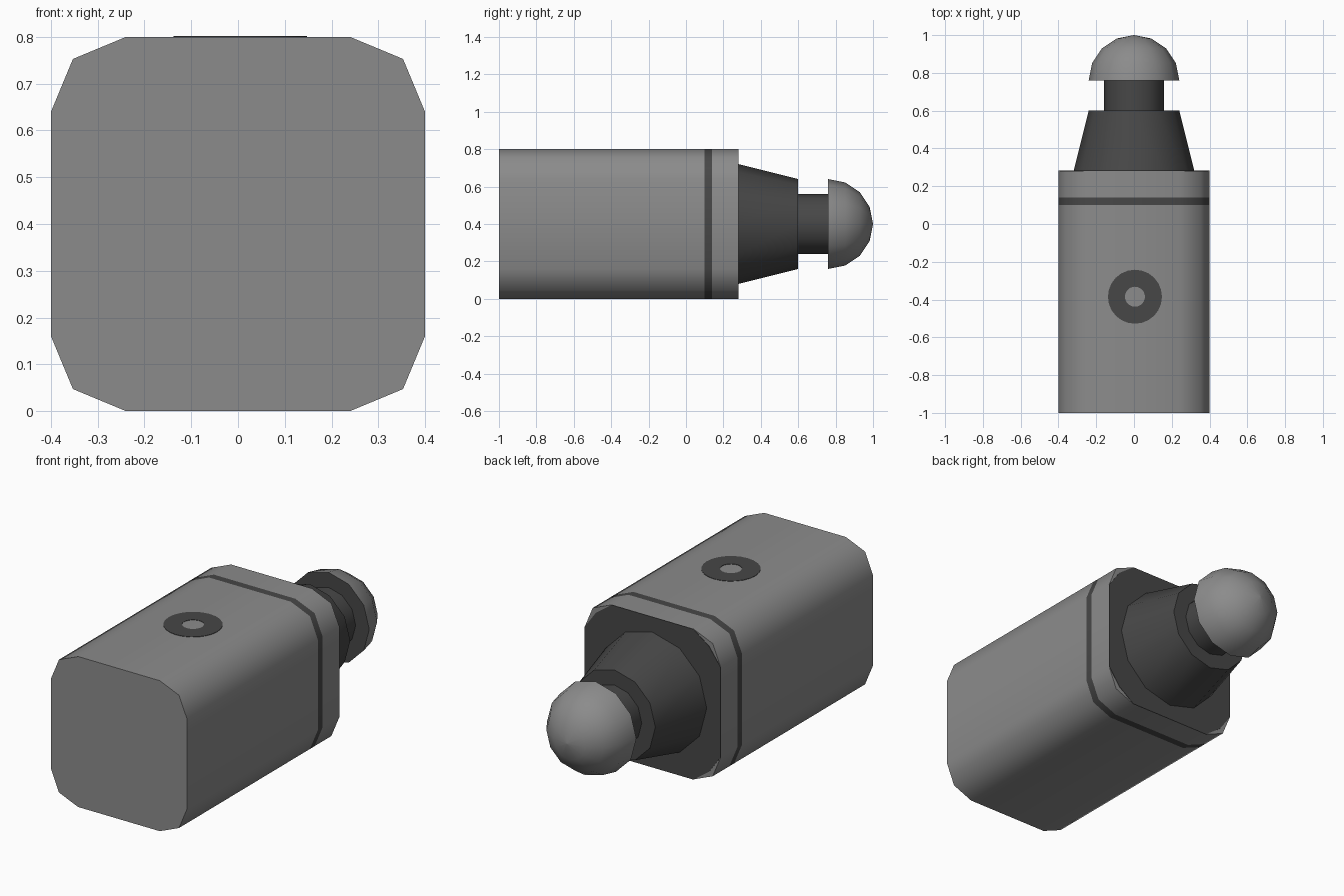
import bpy, bmesh, math

if "Cube" in bpy.data.objects:
    bpy.data.objects.remove(bpy.data.objects["Cube"])

def material(name, v):
    m = bpy.data.materials.new(name)
    m.diffuse_color = (v, v, v, 1)
    m.use_nodes = True
    m.node_tree.nodes["Principled BSDF"].inputs["Base Color"].default_value = m.diffuse_color
    return m

GREY = material("mid grey", 0.26)
DARK = material("dark grey", 0.063)
MID_Z = 0.4

def circle(r, n=12):
    return [(r * math.cos(2 * math.pi * i / n), r * math.sin(2 * math.pi * i / n)) for i in range(n)]

def rounded_square(mid):
    # half width 0.4, each corner has one middle point at (mid, mid)
    corner = [(0.4, 0.24), (mid, mid), (0.24, 0.4)]
    pts = []
    for k in range(4):
        c, s = round(math.cos(k * math.pi / 2)), round(math.sin(k * math.pi / 2))
        pts += [(c * x - s * z, s * x + c * z) for x, z in corner]
    return pts

def finish(name, bm, mats):
    bmesh.ops.remove_doubles(bm, verts=bm.verts[:], dist=1e-5)
    bmesh.ops.recalc_face_normals(bm, faces=bm.faces[:])
    for f in bm.faces:
        f.smooth = True
    for e in bm.edges:
        e.smooth = e.calc_face_angle(math.pi) < math.radians(50)
    me = bpy.data.meshes.new(name)
    bm.to_mesh(me)
    bm.free()
    for m in mats:
        me.materials.append(m)
    ob = bpy.data.objects.new(name, me)
    bpy.context.collection.objects.link(ob)
    return ob

def loft(name, sections, mats, dark_rule=None):
    # sections: list of (y, outline); dark_rule(y of face centre) picks the second material
    bm = bmesh.new()
    rings = [[bm.verts.new((x, y, MID_Z + z)) for x, z in outline] for y, outline in sections]
    for a, b in zip(rings, rings[1:]):
        n = len(a)
        for i in range(n):
            bm.faces.new((a[i], a[(i + 1) % n], b[(i + 1) % n], b[i]))
    bm.faces.new(rings[0])
    bm.faces.new(rings[-1])
    if dark_rule:
        for f in bm.faces:
            f.material_index = int(dark_rule(f.calc_center_median().y))
    return finish(name, bm, mats)

# Body with a dark band cut into its wall
body = rounded_square(0.353)
loft("body", [(y, body) for y in (-1, 0.10, 0.14, 0.28)], [GREY, DARK],
     lambda y: 0.10 < y < 0.14)

# Dark plate on the rear end, slightly more cut at the corners
plate = rounded_square(0.333)
loft("end_plate", [(0.278, plate), (0.282, plate)], [DARK])

# Tapered collar and neck
loft("collar", [(0.28, circle(0.32)), (0.6, circle(0.24))], [DARK])
loft("neck", [(0.6, circle(0.16)), (0.76, circle(0.16))], [DARK])

# Dome tip with dark underside
angles = [math.radians(a) for a in (0, 22.5, 45, 67.5, 89.9)]
loft("dome_tip", [(0.76 + 0.24 * math.sin(a), circle(0.24 * math.cos(a))) for a in angles],
     [GREY, DARK], lambda y: y < 0.761)

# Flat ring on top of the body
bm = bmesh.new()
loops = []
for r, z in ((0.053, 0.795), (0.053, 0.802), (0.143, 0.802), (0.143, 0.795)):
    loops.append([bm.verts.new((0.005 + x, -0.385 + y, z)) for x, y in circle(r, 24)])
for a, b in zip(loops, loops[1:] + loops[:1]):
    for i in range(24):
        bm.faces.new((a[i], a[(i + 1) % 24], b[(i + 1) % 24], b[i]))
finish("button_ring", bm, [DARK])
